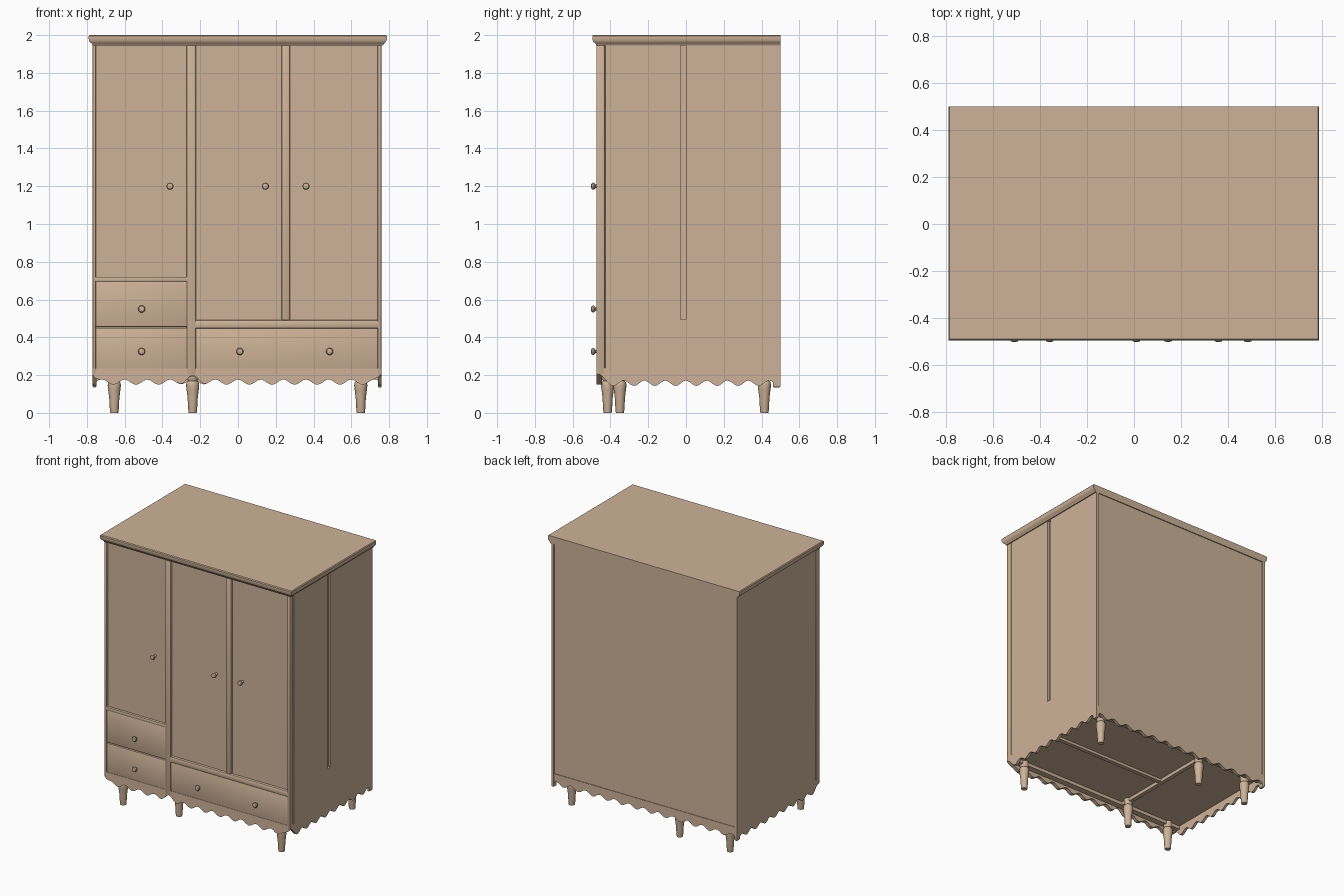
import bpy, bmesh, math

if "Cube" in bpy.data.objects:
    bpy.data.objects.remove(bpy.data.objects["Cube"])

wood = bpy.data.materials.new("warm tan wood")
wood.diffuse_color = (0.62, 0.45, 0.315, 1)
wood.use_nodes = True
wood.node_tree.nodes["Principled BSDF"].inputs["Base Color"].default_value = wood.diffuse_color


def finish(name, bm, smooth=True):
    bmesh.ops.recalc_face_normals(bm, faces=bm.faces)
    me = bpy.data.meshes.new(name)
    bm.to_mesh(me)
    bm.free()
    me.materials.append(wood)
    ob = bpy.data.objects.new(name, me)
    bpy.context.collection.objects.link(ob)
    if smooth:
        bpy.ops.object.select_all(action='DESELECT')
        ob.select_set(True)
        bpy.context.view_layer.objects.active = ob
        bpy.ops.object.shade_smooth_by_angle(angle=math.radians(35))
    return ob


def box(name, x0, x1, y0, y1, z0, z1, bevel=0.0):
    bm = bmesh.new()
    bmesh.ops.create_cube(bm, size=1)
    for v in bm.verts:
        v.co = ((x0 + x1) / 2 + v.co.x * (x1 - x0),
                (y0 + y1) / 2 + v.co.y * (y1 - y0),
                (z0 + z1) / 2 + v.co.z * (z1 - z0))
    if bevel:
        bmesh.ops.bevel(bm, geom=bm.edges[:], offset=bevel, segments=2,
                        affect='EDGES', profile=0.5)
    return finish(name, bm)


def lathe(name, profile, place, sides=16):
    # profile: (radius, height); place maps a local point to the world
    bm = bmesh.new()
    rings = []
    for r, h in profile:
        rings.append([bm.verts.new(place(r * math.cos(2 * math.pi * i / sides),
                                         r * math.sin(2 * math.pi * i / sides), h))
                      for i in range(sides)])
    for a, b in zip(rings, rings[1:]):
        for i in range(sides):
            j = (i + 1) % sides
            bm.faces.new((a[i], a[j], b[j], b[i]))
    bm.faces.new(rings[0])
    bm.faces.new(rings[-1])
    return finish(name, bm)


def apron(name, a0, a1, top, bottom, place, t0, t1, steps=96):
    # strip with a scalloped lower edge, extruded from t0 to t1
    bm = bmesh.new()
    cols = []
    for i in range(steps + 1):
        a = a0 + (a1 - a0) * i / steps
        z = min(bottom(a), top - 0.01)
        cols.append([bm.verts.new(place(a, t, h)) for t, h in
                     ((t0, top), (t1, top), (t1, z), (t0, z))])
    for c, d in zip(cols, cols[1:]):
        for k in range(4):
            m = (k + 1) % 4
            bm.faces.new((c[k], c[m], d[m], d[k]))
    bm.faces.new(cols[0])
    bm.faces.new(cols[-1])
    return finish(name, bm)


L, R, F, B = -0.77, 0.76, -0.475, 0.5

# Carcass core, back panel and side panels
box("carcass_core", L + 0.015, R - 0.015, -0.44, 0.48, 0.215, 1.96)
box("back_panel", L + 0.01, R - 0.01, 0.475, 0.493, 0.2, 1.96)
box("left_side_panel", L, L + 0.02, -0.425, B, 0.235, 1.955)
# Right side is split by a vertical channel
box("right_side_front_panel", R - 0.02, R, -0.425, -0.03, 0.235, 1.955)
box("right_side_back_panel", R - 0.02, R, 0.0, B, 0.235, 1.955)
box("right_side_lower_panel", R - 0.02, R, -0.03, 0.0, 0.235, 0.495)

# Front frame: posts and rails
for name, x0, x1, z0 in (("left_post", L, L + 0.018, 0.2),
                         ("left_divider_post", -0.272, -0.222, 0.2),
                         ("right_divider_post", 0.23, 0.275, 0.49),
                         ("right_post", R - 0.022, R, 0.2)):
    box(name, x0, x1, F, -0.43, z0, 1.955, 0.008)
box("left_door_rail", L + 0.01, -0.26, F, -0.43, 0.695, 0.72, 0.006)
box("right_door_rail", -0.235, R - 0.01, F, -0.43, 0.445, 0.492, 0.012)

# Doors set back slightly in the frame
for name, x0, x1, z0 in (("left_door", -0.755, -0.27, 0.715),
                         ("middle_door", -0.225, 0.235, 0.488),
                         ("right_door", 0.27, 0.742, 0.488)):
    box(name, x0, x1, -0.458, -0.432, z0, 1.955)

# Drawer fronts
for name, x0, x1, z0, z1 in (("upper_left_drawer", -0.753, -0.27, 0.456, 0.697),
                             ("lower_left_drawer", -0.753, -0.27, 0.215, 0.45),
                             ("wide_drawer", -0.226, 0.74, 0.215, 0.448)):
    box(name, x0, x1, -0.471, -0.43, z0, z1, 0.004)


# Scalloped aprons on all four sides
def front_wave(x):
    corner = 0.05 * max(0, (abs(x + 0.005) - 0.715) / 0.05) ** 2
    arch = 0.022 * math.exp(-((x + 0.24) / 0.05) ** 2)
    return 0.163 + 0.014 * math.cos(2 * math.pi * x / 0.12) + corner + arch


def side_wave(y):
    front = 0.06 * max(0, (-0.4 - y) / 0.07) ** 2
    return 0.157 + 0.014 * math.cos(2 * math.pi * y / 0.11) + front


def back_wave(x):
    return 0.165 + 0.014 * math.cos(2 * math.pi * x / 0.12)


apron("front_apron", L, R, 0.235, front_wave, lambda a, t, h: (a, t, h), F + 0.002, -0.445)
apron("back_apron", L, R, 0.235, back_wave, lambda a, t, h: (a, t, h), 0.475, 0.497)
for name, t0, t1 in (("left_apron", L, L + 0.02), ("right_apron", R - 0.02, R)):
    apron(name, F + 0.01, B, 0.237, side_wave, lambda a, t, h: (t, a, h), t0, t1)
for name, x0 in (("left_back_corner_tip", L), ("right_back_corner_tip", R - 0.02)):
    box(name, x0, x0 + 0.02, 0.46, B, 0.135, 0.24, 0.006)

# Underside ribs
box("bottom_divider_rib", -0.257, -0.227, -0.44, 0.48, 0.19, 0.22)
box("bottom_cross_rib", -0.24, R - 0.02, -0.01, 0.02, 0.195, 0.22)
box("bottom_front_rib", L + 0.02, R - 0.02, -0.445, -0.4, 0.19, 0.22)
box("bottom_back_rib", L + 0.02, R - 0.02, 0.44, 0.48, 0.19, 0.22)

# Moulded cornice: rings widening upward at front and sides
bm = bmesh.new()
rings = []
for z, o in ((1.945, 0.0), (1.955, 0.004), (1.962, 0.014), (1.972, 0.019),
             (1.985, 0.021), (1.994, 0.021), (2.0, 0.016)):
    rings.append([bm.verts.new(p) for p in ((L - o, F - o, z), (R + 0.008 + o, F - o, z),
                                            (R + 0.008 + o, B, z), (L - o, B, z))])
for a, b in zip(rings, rings[1:]):
    for i in range(4):
        j = (i + 1) % 4
        bm.faces.new((a[i], a[j], b[j], b[i]))
bm.faces.new(rings[0])
bm.faces.new(rings[-1])
finish("cornice", bm)

# Turned legs
leg = [(0.021, 0), (0.023, 0.01), (0.027, 0.08), (0.032, 0.12), (0.035, 0.145),
       (0.033, 0.16), (0.025, 0.17), (0.03, 0.18), (0.03, 0.22)]
for name, x, y in (("front_left_leg", -0.655, -0.415), ("front_middle_leg", -0.24, -0.35),
                   ("front_right_leg", 0.65, -0.415), ("back_left_leg", -0.655, 0.415),
                   ("back_middle_leg", -0.24, 0.415), ("back_right_leg", 0.65, 0.415)):
    lathe(name, leg, lambda u, v, h, x=x, y=y: (x + u, y + v, h))

# Round knobs on doors and drawers
knob = [(0.009, 0), (0.009, 0.024), (0.017, 0.03), (0.019, 0.038), (0.015, 0.045), (0.007, 0.048)]
for i, (x, z) in enumerate(((-0.36, 1.2), (0.145, 1.2), (0.36, 1.2), (-0.51, 0.55),
                            (-0.51, 0.325), (0.01, 0.325), (0.485, 0.325))):
    lathe("knob_%d" % (i + 1), knob, lambda u, v, h, x=x, z=z: (x + u, -0.455 - h, z + v))
